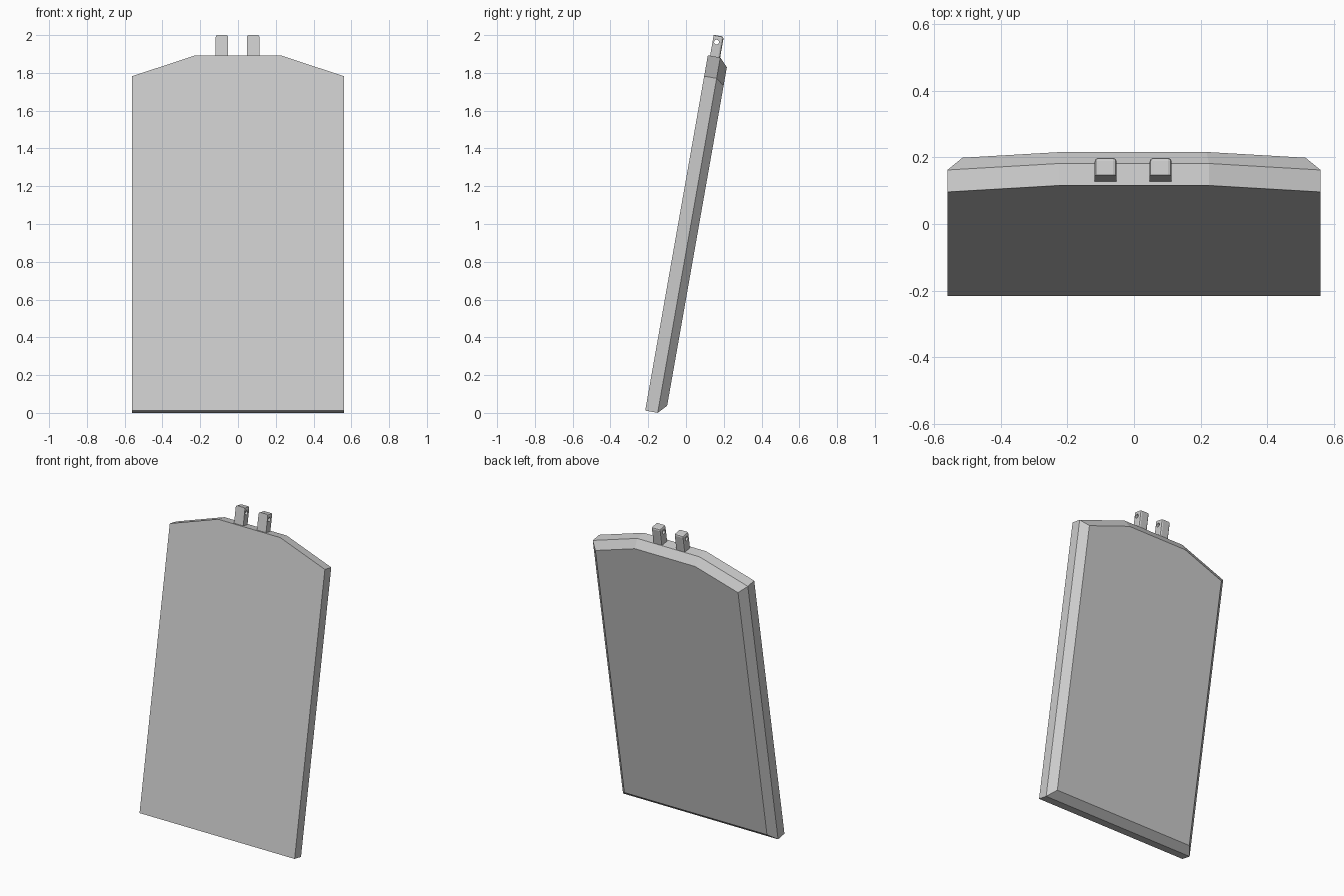
import bpy, bmesh, math
from mathutils import Matrix

cube = bpy.data.objects.get("Cube")
if cube:
    bpy.data.objects.remove(cube)

TILT = Matrix.Translation((0, -0.216, 0.012)) @ Matrix.Rotation(math.radians(-10), 4, "X")

grey = bpy.data.materials.new("light_grey")
grey.use_nodes = True
grey.diffuse_color = (0.6, 0.6, 0.6, 1)
grey.node_tree.nodes["Principled BSDF"].inputs["Base Color"].default_value = (0.6, 0.6, 0.6, 1)


def finish(bm, name):
    bmesh.ops.recalc_face_normals(bm, faces=bm.faces)
    mesh = bpy.data.meshes.new(name)
    bm.to_mesh(mesh)
    bm.free()
    mesh.materials.append(grey)
    obj = bpy.data.objects.new(name, mesh)
    bpy.context.collection.objects.link(obj)
    obj.matrix_world = TILT
    return obj


# Leaning panel: outline extruded backwards, then a chamfered back rim
half = [(0.56, 0), (0.56, 1.798), (0.225, 1.91)]
outline = half + [(-x, z) for x, z in reversed(half)]
bm = bmesh.new()
front = bm.faces.new([bm.verts.new((x, 0, z)) for x, z in outline])
ext = bmesh.ops.extrude_face_region(bm, geom=[front], use_keep_orig=True)
bmesh.ops.translate(bm, vec=(0, 0.067, 0),
                    verts=[g for g in ext["geom"] if isinstance(g, bmesh.types.BMVert)])
bmesh.ops.recalc_face_normals(bm, faces=bm.faces)
back = [f for f in bm.faces if f.normal.y > 0.9]
bmesh.ops.inset_region(bm, faces=back, thickness=0.045, depth=0.043, use_even_offset=True)
finish(bm, "panel")


# Two mounting lugs with softened edges and a cross hole
def lug(name, x):
    bm = bmesh.new()
    bmesh.ops.create_cube(bm, size=1, matrix=Matrix.Translation((x, 0.039, 1.952))
                          @ Matrix.Diagonal((0.066, 0.054, 0.14, 1)))
    soft = []
    for e in bm.edges:
        mid = (e.verts[0].co + e.verts[1].co) / 2
        if mid.z > 2 or (mid.y > 0.06 and abs(mid.x - x) > 0.02 and mid.z > 1.9):
            if not (mid.z > 2 and mid.y < 0.02):
                soft.append(e)
    bmesh.ops.bevel(bm, geom=soft, offset=0.011, segments=2, profile=0.5, affect="EDGES")
    body = finish(bm, name)

    bm = bmesh.new()
    bmesh.ops.create_cone(bm, cap_ends=True, segments=16, radius1=0.013, radius2=0.013, depth=0.2,
                          matrix=Matrix.Translation((x, 0.033, 1.987)) @ Matrix.Rotation(math.pi / 2, 4, "Y"))
    cutter = finish(bm, name + "_cutter")
    cutter.hide_render = True
    mod = body.modifiers.new("hole", "BOOLEAN")
    mod.operation = "DIFFERENCE"
    mod.solver = "EXACT"
    mod.object = cutter
    bpy.context.view_layer.objects.active = body
    bpy.ops.object.modifier_apply(modifier="hole")
    bpy.data.objects.remove(cutter)


lug("right_lug", -0.085)
lug("left_lug", 0.080)
